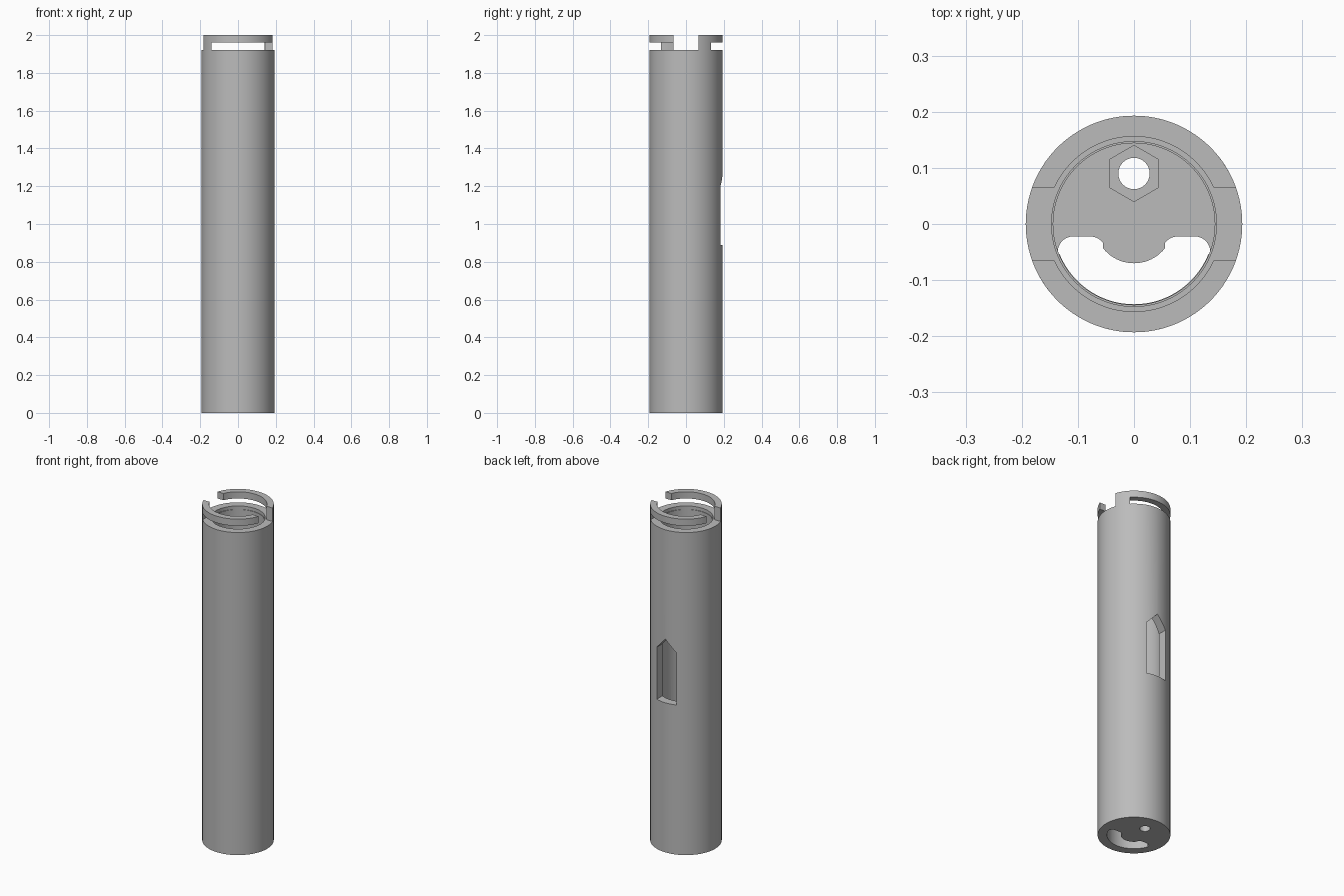
import bpy, bmesh
from math import sin, cos, pi, asin, acos, radians, sqrt
from mathutils import Matrix

R, ARM_IN, BORE, LIP = 0.193, 0.156, 0.144, 0.147
SHOULDER, ARM_Z, TOP, FLOOR = 1.92, 1.96, 2.0, 0.1
GAP, POST_X = 0.065, 0.14
SEG = 80

cube = bpy.data.objects.get("Cube")
if cube:
    bpy.data.objects.remove(cube, do_unlink=True)

grey = bpy.data.materials.new("light_grey")
grey.use_nodes = True
grey.diffuse_color = (0.5, 0.5, 0.5, 1)
grey.node_tree.nodes["Principled BSDF"].inputs["Base Color"].default_value = (0.5, 0.5, 0.5, 1)


def finish(name, bm):
    bmesh.ops.recalc_face_normals(bm, faces=bm.faces)
    mesh = bpy.data.meshes.new(name)
    bm.to_mesh(mesh)
    bm.free()
    mesh.materials.append(grey)
    obj = bpy.data.objects.new(name, mesh)
    bpy.context.collection.objects.link(obj)
    return obj


def add_prism(bm, pts, z0, z1):
    face = bm.faces.new([bm.verts.new((x, y, z0)) for x, y in pts])
    ext = bmesh.ops.extrude_face_region(bm, geom=[face])["geom"]
    verts = [v for v in ext if isinstance(v, bmesh.types.BMVert)]
    bmesh.ops.translate(bm, verts=verts, vec=(0, 0, z1 - z0))


def prism(name, pts, z0, z1):
    bm = bmesh.new()
    add_prism(bm, pts, z0, z1)
    return finish(name, bm)


def arc(r, a0, a1, n, cx=0, cy=0):
    return [(cx + r * cos(a0 + (a1 - a0) * i / n), cy + r * sin(a0 + (a1 - a0) * i / n))
            for i in range(n + 1)]


def smooth(obj):
    bpy.ops.object.select_all(action='DESELECT')
    obj.select_set(True)
    bpy.context.view_layer.objects.active = obj
    bpy.ops.object.shade_smooth_by_angle(angle=radians(30))


def cut(obj, cutter):
    mod = obj.modifiers.new("cut", 'BOOLEAN')
    mod.operation, mod.solver, mod.object = 'DIFFERENCE', 'EXACT', cutter
    bpy.context.view_layer.objects.active = obj
    bpy.ops.object.modifier_apply(modifier=mod.name)
    bpy.data.objects.remove(cutter, do_unlink=True)


# Hollow tube with a floor and a small step below the rim
profile = [(0, 0), (R, 0), (R, SHOULDER), (LIP, SHOULDER), (LIP, 1.9),
           (BORE, 1.9), (BORE, FLOOR), (0, FLOOR)]
bm = bmesh.new()
verts = [bm.verts.new((r, 0, z)) for r, z in profile]
edges = [bm.edges.new(pair) for pair in zip(verts, verts[1:])]
bmesh.ops.spin(bm, geom=verts + edges, axis=(0, 0, 1), cent=(0, 0, 0),
               angle=2 * pi, steps=SEG, use_merge=True)
bmesh.ops.remove_doubles(bm, verts=bm.verts, dist=1e-5)
tube = finish("tube", bm)

# Pointed window through the back wall
window = prism("window_cutter", [(-GAP, 0.89), (GAP, 0.89), (GAP, 1.2), (0, 1.27), (-GAP, 1.2)],
               -0.3, -0.05)
window.data.transform(Matrix.Rotation(pi / 2, 4, 'X'))
cut(tube, window)

# Screw hole with hexagonal nut recess in the floor
cut(tube, prism("hole_cutter", arc(0.028, 0, 2 * pi * 31 / 32, 31, 0, 0.09), -0.1, 0.3))
cut(tube, prism("hex_cutter", arc(0.05, pi / 6, pi / 6 + 2 * pi * 5 / 6, 5, 0, 0.09), 0.05, 0.3))

# Crescent opening in the floor, with rounded ends
half = arc(0.07, -pi / 2, radians(-38), 10)
half += arc(0.03, radians(142), pi / 2, 6, 0.079, -0.052)
half += arc(0.028, pi / 2, 0, 8, 0.108, -0.05)
half += arc(0.143, asin(-0.055 / 0.143), -pi / 2, 24)
outline = half + [(-x, y) for x, y in half[-2:0:-1]]
cut(tube, prism("crescent_cutter", outline, -0.1, 0.3))
smooth(tube)

# Two bayonet hooks: an arc-shaped arm standing on one post
a_out, a_in = asin(GAP / R), asin(GAP / ARM_IN)
arm = arc(R, a_out, pi - a_out, 36) + arc(ARM_IN, pi - a_in, a_in, 36)
post = arc(R, a_out, acos(POST_X / R), 8)
post += [(POST_X, sqrt(ARM_IN ** 2 - POST_X ** 2)), (sqrt(ARM_IN ** 2 - GAP ** 2), GAP)]
for name, turn in (("back_hook", 0), ("front_hook", pi)):
    bm = bmesh.new()
    add_prism(bm, arm, ARM_Z, TOP)
    add_prism(bm, post, SHOULDER, ARM_Z)
    hook = finish(name, bm)
    hook.data.transform(Matrix.Rotation(turn, 4, 'Z'))
    smooth(hook)
